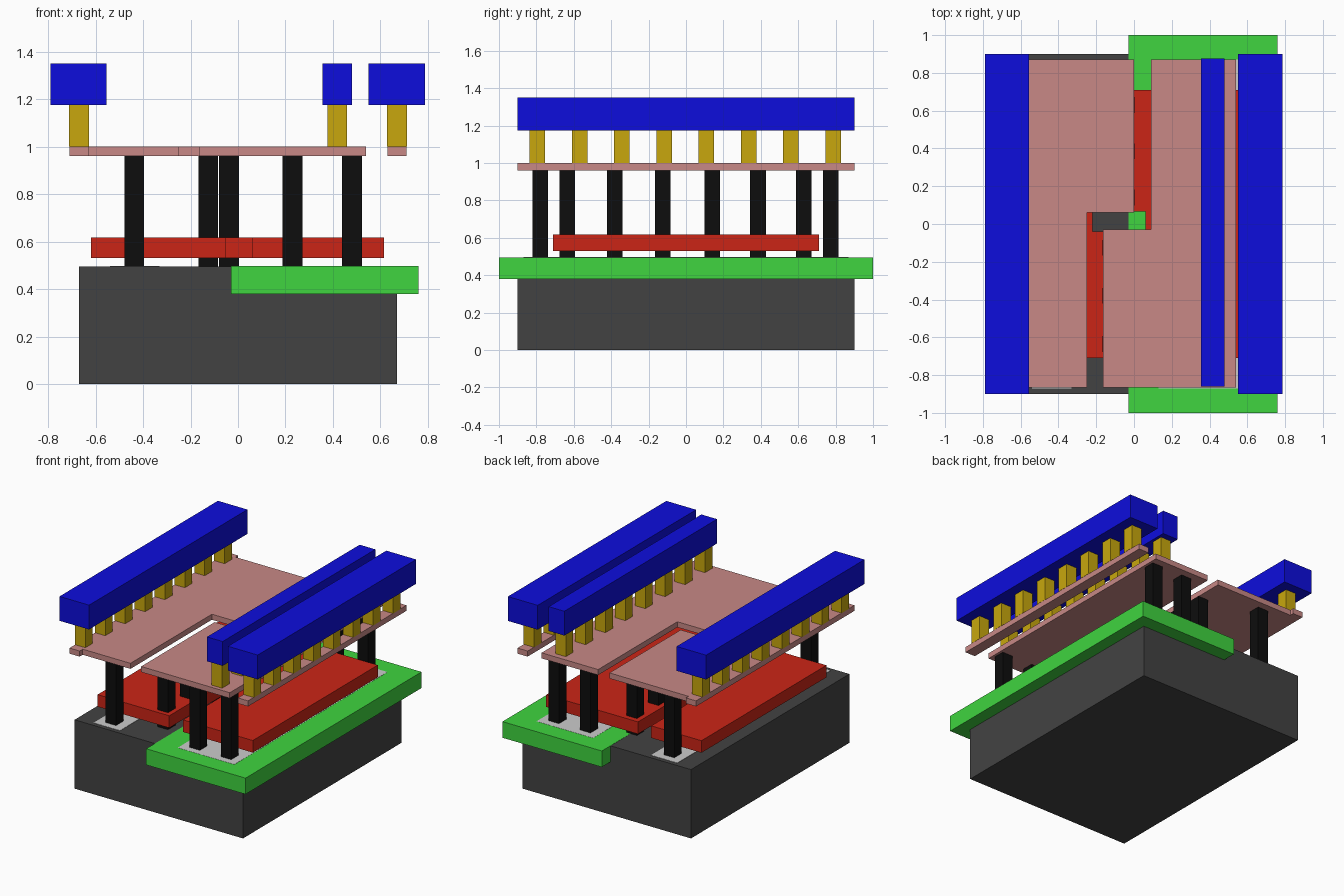
import bpy, bmesh

if "Cube" in bpy.data.objects:
    bpy.data.objects.remove(bpy.data.objects["Cube"])


def material(name, rgb):
    m = bpy.data.materials.new(name)
    m.diffuse_color = (*rgb, 1)
    m.use_nodes = True
    m.node_tree.nodes["Principled BSDF"].inputs["Base Color"].default_value = m.diffuse_color
    return m


DARK = material("dark_grey", (0.055, 0.055, 0.055))
GREEN = material("green", (0.05, 0.66, 0.05))
RED = material("red", (0.6, 0.018, 0.008))
BLACK = material("black", (0.004, 0.004, 0.004))
PINK = material("pink", (0.58, 0.25, 0.24))
YELLOW = material("yellow", (0.58, 0.39, 0.004))
BLUE = material("blue", (0.004, 0.004, 0.72))


def prism(name, outline, z0, z1, mat=None):
    """Extrude a flat outline between two heights."""
    bm = bmesh.new()
    face = bm.faces.new([bm.verts.new((x, y, z0)) for x, y in outline])
    top = bmesh.ops.extrude_face_region(bm, geom=[face])["geom"]
    bmesh.ops.translate(bm, vec=(0, 0, z1 - z0),
                        verts=[v for v in top if isinstance(v, bmesh.types.BMVert)])
    bmesh.ops.recalc_face_normals(bm, faces=bm.faces)
    mesh = bpy.data.meshes.new(name)
    bm.to_mesh(mesh)
    bm.free()
    if mat:
        mesh.materials.append(mat)
    obj = bpy.data.objects.new(name, mesh)
    bpy.context.collection.objects.link(obj)
    return obj


def box(name, x0, x1, y0, y1, z0, z1, mat=None):
    return prism(name, [(x0, y0), (x1, y0), (x1, y1), (x0, y1)], z0, z1, mat)


def post(name, x, y, z0, z1, mat, r=0.0415):
    return box(name, x - r, x + r, y - r, y + r, z0, z1, mat)


# Base block, green well and the two light strips set into its top
TOP = 0.495
box("base", -0.67, 0.67, -0.9, 0.9, 0, TOP, DARK)
box("well", -0.03, 0.76, -1, 1, 0.38, TOP + 0.001, GREEN)
box("left_inset", -0.54, -0.33, -0.87, 0.87, 0.4, TOP + 0.002)
box("right_inset", 0.13, 0.58, -0.87, 0.87, 0.4, TOP + 0.002)

# Interlocking red plates with a stepped gap between them
prism("left_red_plate", [(-0.62, -0.71), (-0.05, -0.71), (-0.05, -0.04),
                         (-0.22, -0.04), (-0.22, 0.71), (-0.62, 0.71)], 0.53, 0.617, RED)
prism("right_red_plate", [(0.06, -0.71), (0.615, -0.71), (0.615, 0.71),
                          (-0.115, 0.71), (-0.115, 0.065), (0.06, 0.065)], 0.53, 0.617, RED)

# Black posts: three at each end, three through each red plate
spots = [(x, y) for y in (-0.78, 0.775) for x in (-0.437, 0.23, 0.48)]
spots += [(-0.125, y) for y in (-0.635, -0.38, -0.125)]
spots += [(-0.038, y) for y in (0.14, 0.385, 0.63)]
for i, (x, y) in enumerate(spots):
    post(f"post_{i + 1}", x, y, TOP, 0.96, BLACK)

# Pink deck panels with a stepped slot, plus the side strips
prism("left_deck", [(-0.63, -0.865), (-0.25, -0.865), (-0.25, 0.06),
                    (0.0, 0.06), (0.0, 0.87), (-0.63, 0.87)], 0.96, 1.0, PINK)
prism("right_deck", [(-0.165, -0.865), (0.54, -0.865), (0.54, 0.87),
                     (0.09, 0.87), (0.09, -0.03), (-0.165, -0.03)], 0.96, 1.0, PINK)
box("left_strip", -0.71, -0.63, -0.9, 0.9, 0.96, 1.0, PINK)
box("right_strip", 0.63, 0.71, -0.9, 0.9, 0.96, 1.0, PINK)

# Blue beams, each on a row of eight yellow blocks
for name, x0, x1, y0, y1, px in (("left", -0.79, -0.555, -0.9, 0.9, -0.67),
                                 ("middle", 0.355, 0.48, -0.86, 0.875, 0.418),
                                 ("right", 0.55, 0.787, -0.9, 0.9, 0.67)):
    box(f"{name}_beam", x0, x1, y0, y1, 1.175, 1.35, BLUE)
    for i in range(8):
        post(f"{name}_block_{i + 1}", px, -0.795 + 0.226 * i, 1.0, 1.175, YELLOW)
